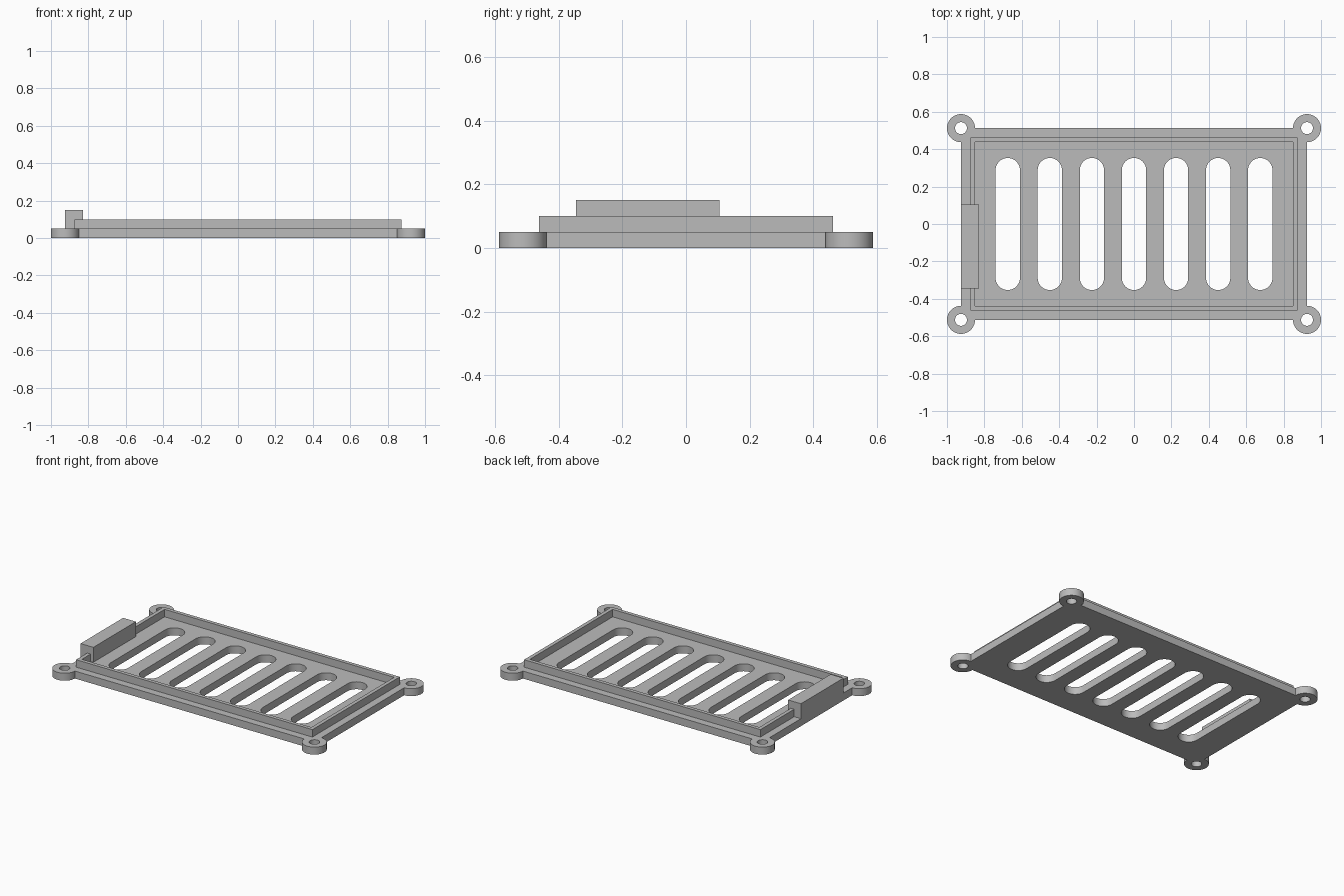
import bpy
import bmesh
from math import cos, sin, pi, radians
from mathutils import Matrix

if "Cube" in bpy.data.objects:
    bpy.data.objects.remove(bpy.data.objects["Cube"], do_unlink=True)

HALF_X, HALF_Y = 0.925, 0.5125      # plate half size, also the ear centres
THICK = 0.05
EAR_R, HOLE_R = 0.075, 0.032
SLOT_R, SLOT_HALF, SLOT_STEP = 0.065, 0.353, 0.225

grey = bpy.data.materials.new("light grey")
grey.use_nodes = True
grey.diffuse_color = (0.5, 0.5, 0.5, 1)
grey.node_tree.nodes["Principled BSDF"].inputs["Base Color"].default_value = (0.5, 0.5, 0.5, 1)


def arc(cx, cy, r, start, sweep, steps):
    """Points along an arc, angles in degrees, both ends included."""
    angles = [radians(start + sweep * i / steps) for i in range(steps + 1)]
    return [(cx + r * cos(a), cy + r * sin(a)) for a in angles]


def rectangle(hx, hy):
    return [(-hx, -hy), (hx, -hy), (hx, hy), (-hx, hy)]


def extruded(name, loops, z0, z1):
    """Solid from closed loops: the first is the outline, the rest are openings."""
    curve = bpy.data.curves.new(name, "CURVE")
    curve.dimensions = "2D"
    curve.fill_mode = "BOTH"
    curve.extrude = (z1 - z0) / 2
    for loop in loops:
        spline = curve.splines.new("POLY")
        spline.points.add(len(loop) - 1)
        for point, (x, y) in zip(spline.points, loop):
            point.co = (x, y, 0, 1)
        spline.use_cyclic_u = True
    temp = bpy.data.objects.new(name + " outline", curve)
    bpy.context.collection.objects.link(temp)
    bpy.context.view_layer.update()
    mesh = bpy.data.meshes.new_from_object(
        temp.evaluated_get(bpy.context.evaluated_depsgraph_get()))
    bpy.data.objects.remove(temp, do_unlink=True)
    bm = bmesh.new()
    bm.from_mesh(mesh)
    bmesh.ops.remove_doubles(bm, verts=bm.verts, dist=0.0001)
    bmesh.ops.translate(bm, verts=bm.verts, vec=(0, 0, (z0 + z1) / 2))
    return finish(name, bm, mesh)


def finish(name, bm, mesh):
    bmesh.ops.recalc_face_normals(bm, faces=bm.faces)
    bm.to_mesh(mesh)
    bm.free()
    mesh.materials.clear()
    mesh.materials.append(grey)
    obj = bpy.data.objects.new(name, mesh)
    bpy.context.collection.objects.link(obj)
    bpy.ops.object.select_all(action="DESELECT")
    obj.select_set(True)
    bpy.context.view_layer.objects.active = obj
    bpy.ops.object.shade_smooth_by_angle(angle=radians(30))
    return obj


# Base plate: round screw ears on the corners, screw holes and vent slots
outline, openings = [], []
for i, (sx, sy) in enumerate([(1, 1), (-1, 1), (-1, -1), (1, -1)]):
    cx, cy = sx * HALF_X, sy * HALF_Y
    outline += arc(cx, cy, EAR_R, 90 * i - 90, 270, 36)
    openings.append(arc(cx, cy, HOLE_R, 0, 360, 32)[:-1])
for i in range(-3, 4):
    x, y = i * SLOT_STEP, SLOT_HALF - SLOT_R
    openings.append(arc(x, y, SLOT_R, 0, 180, 20) + arc(x, -y, SLOT_R, 180, 180, 20))
extruded("base_plate", [outline] + openings, 0, THICK)

# Raised rim around the vent area
extruded("rim", [rectangle(0.875, 0.4625), rectangle(0.85, 0.4375)], THICK, 0.1)

# Block standing across the rim on one short side
bm = bmesh.new()
bmesh.ops.create_cube(bm, size=1, matrix=Matrix.Translation((-0.8775, -0.12, 0.1))
                      @ Matrix.Diagonal((0.095, 0.45, 0.1, 1)))
finish("side_block", bm, bpy.data.meshes.new("side_block"))
